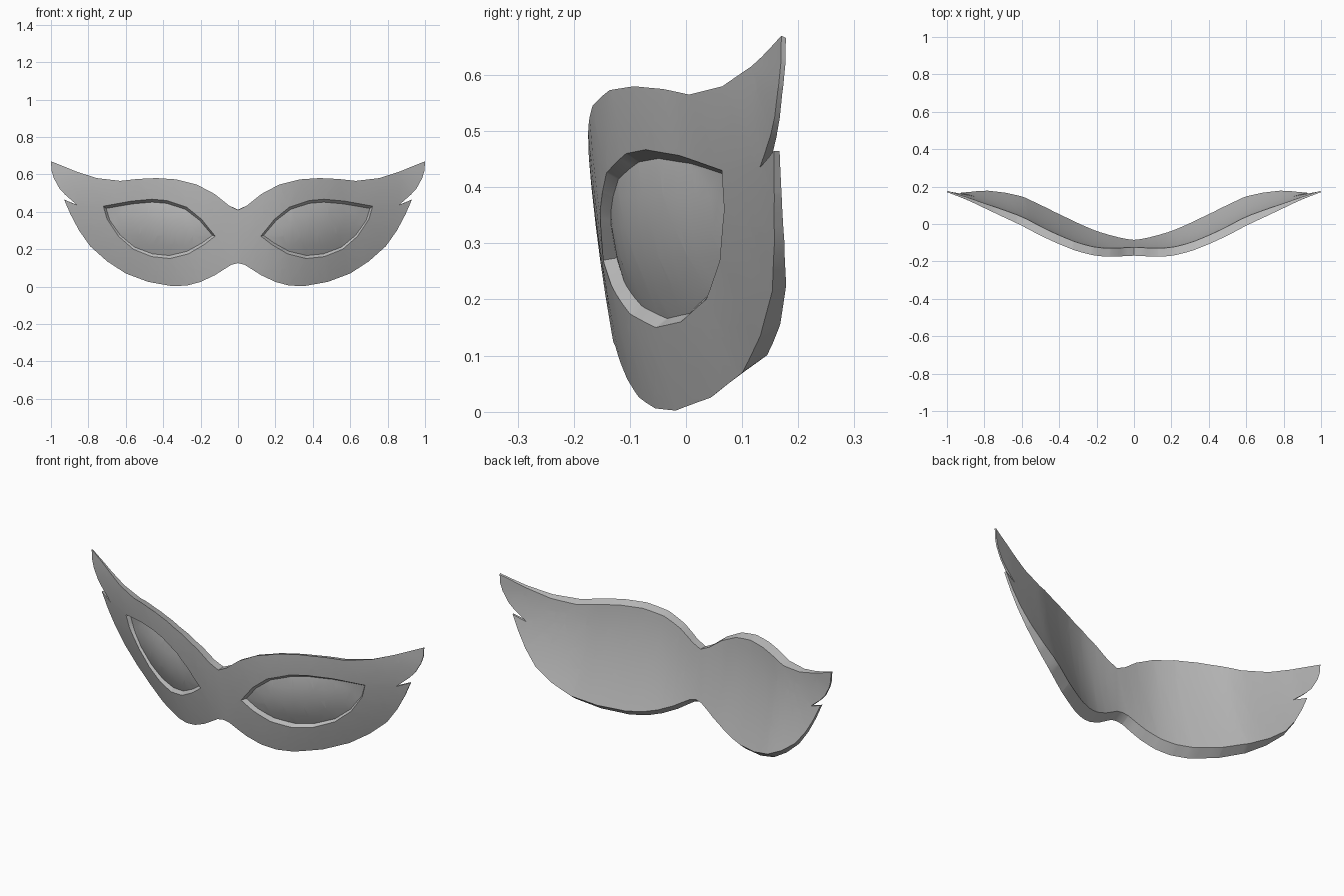
import bpy, bmesh, math
from mathutils import Vector

cube = bpy.data.objects.get("Cube")
if cube:
    bpy.data.objects.remove(cube, do_unlink=True)

# One half of the mask outline and one eye opening, as (x, z)
OUTLINE = [(0, .41), (.05, .435), (.125, .495), (.22, .545), (.33, .573), (.435, .58),
           (.54, .575), (.63, .565), (.757, .58), (.864, .615), (1, .67),
           (.997, .62), (.985, .58), (.955, .525), (.925, .492), (.86, .435),
           (.93, .465), (.895, .385), (.85, .3), (.79, .215), (.70, .135),
           (.6, .07), (.48, .025), (.35, .002), (.27, .006), (.20, .025),
           (.125, .06), (.07, .095), (.035, .117), (0, .125)]
EYE = [(.122, .27), (.195, .36), (.275, .425), (.38, .46), (.46, .467), (.57, .457),
       (.72, .43), (.70, .36), (.64, .27), (.56, .2), (.46, .16), (.365, .15),
       (.265, .175), (.18, .225)]
# Front depth along x, every 0.1
DEPTH = [-.18, -.18, -.172, -.147, -.108, -.062, -.01, .037, .085, .132, .170]


def front(x, z):
    """Curved front surface: wraps back at the sides and under the chin edge."""
    i = min(int(x * 10), 9)
    t = x * 10 - i
    p1, p2 = DEPTH[i], DEPTH[i + 1]
    p0 = DEPTH[abs(i - 1)]
    p3 = DEPTH[i + 2] if i < 9 else 2 * p2 - p1
    y = p1 + .5 * t * (p2 - p0 + t * (2 * p0 - 5 * p1 + 4 * p2 - p3
                                      + t * (3 * (p1 - p2) + p3 - p0)))
    lean = max(0, (.6 - z) / .6) ** 1.7
    return Vector((x, y + .115 * (.65 + .9 * min(x, .8)) * lean, z))


def back(x, z):
    """Back surface: slightly smaller, thinning toward the tips."""
    u = min(max((x - .55) / .45, 0), 1)
    thick = .045 - .037 * u * u * (3 - 2 * u)
    p = front(x, z)
    k = thick / .045
    return Vector((x * (1 - .015 * k), p.y + thick, z + k * (.038 - .09 * z)))


def lens(x, z):
    """Recessed, gently domed eye surface."""
    p = front(.42 + (x - .42) * .95, .31 + (z - .31) * .9)
    r2 = ((p.x - .42) / .29) ** 2 + ((p.z - .31) / .15) ** 2
    p.y += .024 - .022 * max(0, 1 - r2)
    return p


def sheet(*loops):
    """Fill flat loops, slice them finely; return faces and border edges."""
    bm = bmesh.new()
    for loop in loops:
        vs = [bm.verts.new((x, 0, z)) for x, z in loop]
        for a, b in zip(vs, vs[1:] + vs[:1]):
            bm.edges.new((a, b))
    bmesh.ops.triangle_fill(bm, use_beauty=True, edges=bm.edges[:], normal=(0, -1, 0))
    cuts = [((.033 + .05 * i, 0, 0), (1, 0, 0)) for i in range(20)]
    cuts += [((0, 0, .031 + .06 * i), (0, 0, 1)) for i in range(11)]
    for co, no in cuts:
        bmesh.ops.bisect_plane(bm, geom=bm.verts[:] + bm.edges[:] + bm.faces[:],
                               dist=1e-6, plane_co=co, plane_no=no)
    faces = [[(v.co.x, v.co.z) for v in f.verts] for f in bm.faces]
    border = [[(v.co.x, v.co.z) for v in e.verts] for e in bm.edges
              if e.is_boundary and max(v.co.x for v in e.verts) > 1e-5]
    bm.free()
    return faces, border


def add_faces(bm, faces, shape):
    for f in faces:
        bm.faces.new([bm.verts.new(shape(*p)) for p in f])


def add_walls(bm, edges, shape_a, shape_b):
    for a, b in edges:
        bm.faces.new([bm.verts.new(c) for c in
                      (shape_a(*a), shape_a(*b), shape_b(*b), shape_b(*a))])


def finish(name, bm, material, facing_front=False):
    bmesh.ops.remove_doubles(bm, verts=bm.verts[:], dist=2e-5)
    bmesh.ops.mirror(bm, geom=bm.verts[:] + bm.edges[:] + bm.faces[:],
                     axis='X', merge_dist=1e-4)
    bmesh.ops.recalc_face_normals(bm, faces=bm.faces[:])
    if facing_front:
        bm.normal_update()
        bmesh.ops.reverse_faces(bm, faces=[f for f in bm.faces if f.normal.y > 0])
    mesh = bpy.data.meshes.new(name)
    bm.to_mesh(mesh)
    bm.free()
    mesh.materials.append(material)
    ob = bpy.data.objects.new(name, mesh)
    bpy.context.collection.objects.link(ob)
    bpy.ops.object.select_all(action='DESELECT')
    ob.select_set(True)
    bpy.context.view_layer.objects.active = ob
    bpy.ops.object.shade_smooth_by_angle(angle=math.radians(30))
    return ob


grey = bpy.data.materials.new("plain_grey")
grey.use_nodes = True
grey.diffuse_color = (.5, .5, .5, 1)
grey.node_tree.nodes["Principled BSDF"].inputs["Base Color"].default_value = (.5, .5, .5, 1)

front_faces, _ = sheet(OUTLINE, EYE)
back_faces, rim = sheet(OUTLINE)
eye_faces, eye_rim = sheet(EYE)

# Mask body: front, back, outer rim and the bevel around each eye
shell = bmesh.new()
add_faces(shell, front_faces, front)
add_faces(shell, back_faces, back)
add_walls(shell, rim, front, back)
add_walls(shell, eye_rim, front, lens)
finish("mask_shell", shell, grey)

# Domed eye pieces set into the openings
eyes = bmesh.new()
add_faces(eyes, eye_faces, lens)
finish("eye_lenses", eyes, grey, facing_front=True)
